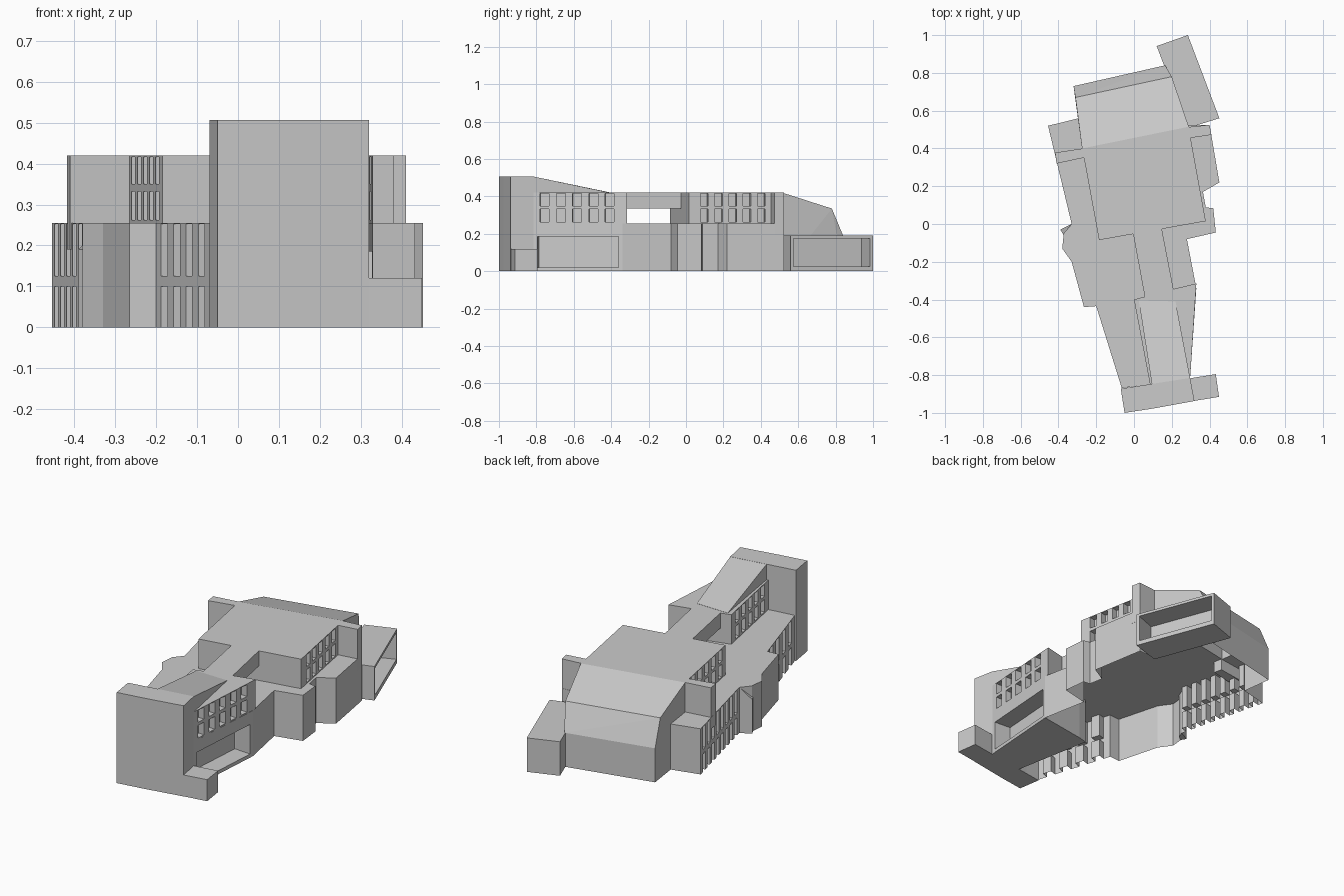
import bpy, bmesh
from mathutils import Vector

if "Cube" in bpy.data.objects:
    bpy.data.objects.remove(bpy.data.objects["Cube"])


def add_prism(bm, pts, z0, z1):
    """Add a vertical prism; z1 may be one height or one height per corner."""
    tops = z1 if isinstance(z1, (list, tuple)) else [z1] * len(pts)
    lo = [bm.verts.new((x, y, z0)) for x, y in pts]
    hi = [bm.verts.new((x, y, z)) for (x, y), z in zip(pts, tops)]
    bm.faces.new(lo)
    bm.faces.new(hi)
    for i in range(len(pts)):
        j = (i + 1) % len(pts)
        bm.faces.new((lo[i], lo[j], hi[j], hi[i]))


def finish(name, bm):
    bmesh.ops.recalc_face_normals(bm, faces=bm.faces)
    me = bpy.data.meshes.new(name)
    bm.to_mesh(me)
    bm.free()
    ob = bpy.data.objects.new(name, me)
    bpy.context.collection.objects.link(ob)
    return ob


def prism(name, pts, z0, z1):
    bm = bmesh.new()
    add_prism(bm, pts, z0, z1)
    return finish(name, bm)


def combine(target, tool, operation):
    """Apply a boolean and remove the tool object."""
    tool.hide_render = True
    mod = target.modifiers.new("combine", 'BOOLEAN')
    mod.operation, mod.solver, mod.object = operation, 'EXACT', tool
    bpy.context.view_layer.objects.active = target
    bpy.ops.object.modifier_apply(modifier=mod.name)
    bpy.data.objects.remove(tool)


def cut_windows(target, walls):
    """Cut recessed openings: each wall is (start, end, columns, fill, rows, depth)."""
    bm = bmesh.new()
    for a, b, n, fill, rows, depth in walls:
        a, b = Vector(a), Vector(b)
        d = b - a
        nrm = Vector((d.y, -d.x)).normalized() * depth
        for i in range(n):
            p = a + d * ((i + 0.5 - fill / 2) / n)
            q = a + d * ((i + 0.5 + fill / 2) / n)
            for z0, z1 in rows:
                add_prism(bm, [p - nrm, q - nrm, q + nrm, p + nrm], z0, z1)
    combine(target, finish("window_cutter", bm), 'DIFFERENCE')


def open_bottom(ob):
    """Remove the faces lying on the ground."""
    bm = bmesh.new()
    bm.from_mesh(ob.data)
    floor = [f for f in bm.faces if all(abs(v.co.z) < 1e-4 for v in f.verts)]
    bmesh.ops.delete(bm, geom=floor, context='FACES_ONLY')
    bm.to_mesh(ob.data)
    bm.free()


LOW, HIGH, TOP = 0.255, 0.42, 0.507
UPPER_ROWS = [(0.262, 0.332), (0.35, 0.416)]
LOWER_ROWS = [(-0.02, 0.10), (0.125, 0.252)]

# Front tower and its low side annex
prism("front_tower", [(-0.05, -1.0), (0.1, -0.977), (0.32, -0.937),
                      (0.297, -0.815), (-0.07, -0.872)], 0, TOP)
prism("tower_annex", [(0.31, -0.938), (0.45, -0.915), (0.433, -0.795), (0.29, -0.818)], 0, 0.12)

# Front ground storey with the wide recess
front = prism("front_ground_storey", [(0.085, -0.85), (0.0, -0.4), (0.055, -0.385),
                                      (0.33, -0.34), (0.297, -0.817)], 0, LOW)
cut_windows(front, [((0.329, -0.355), (0.298, -0.8), 1, 0.97, [(0.02, 0.185)], 0.1)])

# Rear hall with sloping roof and hipped back
bm = bmesh.new()
for co in [(-0.275, 0.4, 0), (-0.32, 0.73, 0), (0.165, 0.84, 0), (0.29, 0.515, 0),
           (-0.32, 0.73, 0.19), (0.165, 0.84, 0.19), (-0.31, 0.67, 0.335),
           (0.2, 0.78, 0.335), (-0.275, 0.4, HIGH), (0.29, 0.515, HIGH)]:
    bm.verts.new(co)
bmesh.ops.convex_hull(bm, input=bm.verts)
hall = finish("rear_hall", bm)

# Wide ground storey with wings, joined to the hall and hollow from below
ground = prism("ground_storey", [
    (0.085, -0.85), (-0.065, -0.868), (-0.2, -0.435), (-0.265, -0.44), (-0.33, -0.2),
    (-0.38, -0.13), (-0.372, -0.05), (-0.33, 0.0), (-0.455, 0.52), (-0.285, 0.562),
    (0.28, 0.52), (0.4, 0.525), (0.452, 0.22), (0.365, 0.17), (0.38, 0.088),
    (0.42, 0.083), (0.433, -0.045), (0.28, -0.08), (0.33, -0.34), (0.055, -0.385),
    (0.0, -0.4)], 0, LOW)
combine(ground, hall, 'UNION')
cut_windows(ground, [
    ((-0.195, -0.45), (-0.075, -0.84), 4, 0.5, LOWER_ROWS, 0.04),
    ((-0.335, 0.015), (-0.451, 0.505), 8, 0.55, LOWER_ROWS, 0.04)])
open_bottom(ground)
prism("porch_tip", [(-0.372, -0.06), (-0.39, -0.03), (-0.33, 0.0), (-0.345, -0.04)],
      0, [0.19, 0.19, LOW, LOW])

# Upper front wing with a flat roof and a ramp rising to the tower
wing = prism("upper_front_wing", [(0.0, -0.4), (0.205, -0.345), (0.33, -0.315),
                                  (0.297, -0.817), (0.085, -0.85)], LOW, HIGH)
cut_windows(wing, [
    ((0.327, -0.365), (0.299, -0.8), 5, 0.55, UPPER_ROWS, 0.035),
    ((0.007, -0.435), (0.08, -0.82), 5, 0.55, UPPER_ROWS, 0.035)])
prism("roof_ramp", [(0.025, -0.405), (0.22, -0.41), (0.298, -0.82), (0.095, -0.85)],
      HIGH - 0.005, [HIGH + 0.001, HIGH + 0.001, TOP, TOP])

# Bridge over the ground storey roof
prism("bridge", [(0.058, -0.39), (0.21, -0.35), (0.147, -0.025), (-0.005, -0.05)], 0.335, HIGH)

# Upper main block
block = prism("upper_main_block", [(-0.185, -0.085), (-0.265, 0.35), (-0.275, 0.4),
                                   (0.29, 0.515), (0.30, 0.455), (0.38, 0.015)], LOW, HIGH)
cut_windows(block, [
    ((-0.19, -0.06), (-0.263, 0.34), 5, 0.55, UPPER_ROWS, 0.035),
    ((0.372, 0.06), (0.303, 0.44), 5, 0.55, UPPER_ROWS, 0.035)])

# Short fins at both ends of the main block
prism("left_fin", [(-0.26, 0.352), (-0.41, 0.32), (-0.418, 0.378), (-0.27, 0.4)], 0.19, HIGH)
prism("right_fin", [(0.295, 0.455), (0.41, 0.472), (0.4, 0.525), (0.285, 0.513)], 0.19, HIGH)

# Rear box, open on its outer side
box = prism("rear_open_box", [(0.12, 0.942), (0.285, 1.0), (0.452, 0.56), (0.285, 0.508)], 0, 0.19)
cut_windows(box, [((0.285, 1.0), (0.452, 0.56), 1, 0.93, [(0.025, 0.175)], 0.13)])
